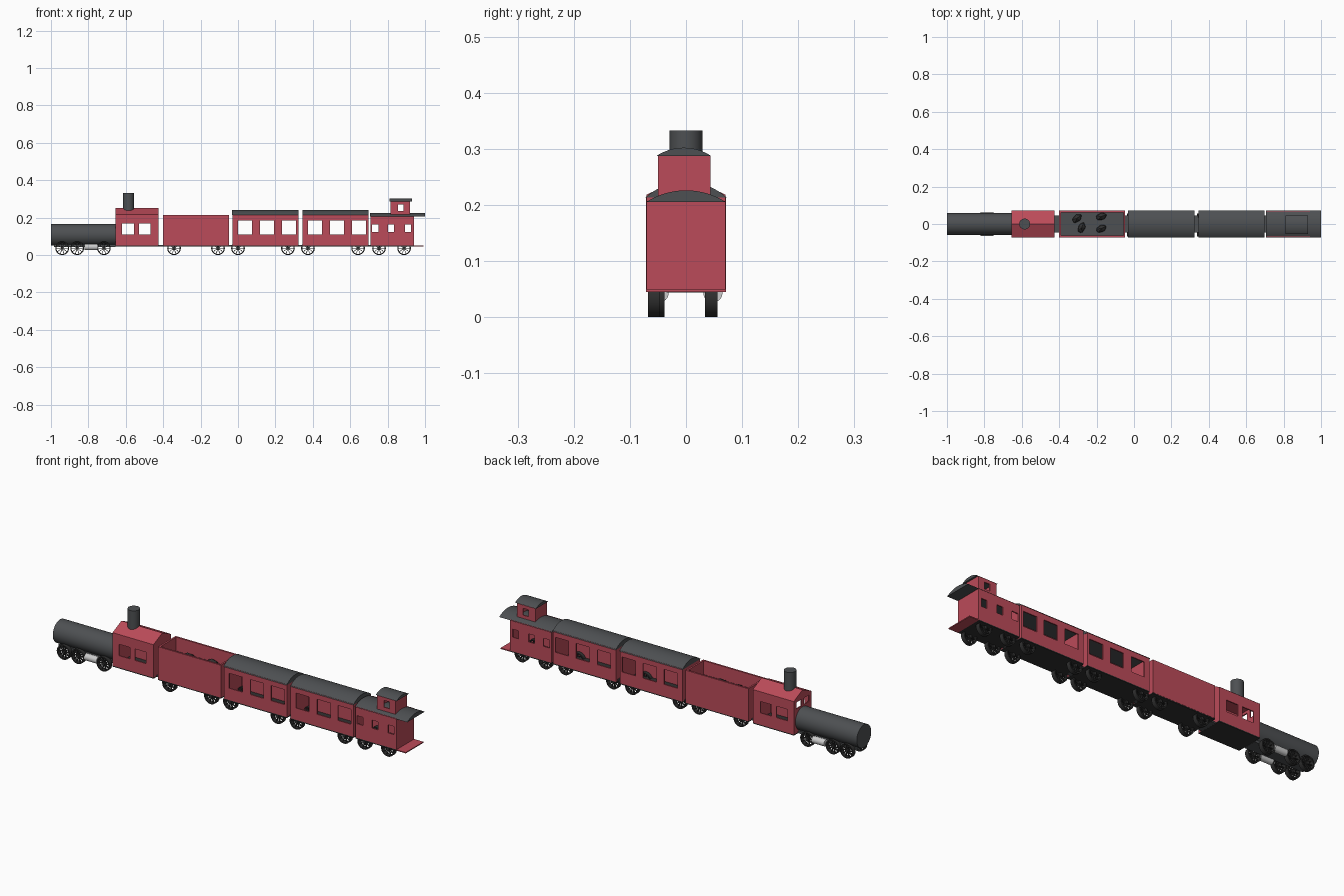
import bpy, bmesh, math, random
from mathutils import Matrix, Vector

if "Cube" in bpy.data.objects:
    bpy.data.objects.remove(bpy.data.objects["Cube"])

random.seed(4)


def material(name, color):
    m = bpy.data.materials.new(name)
    m.diffuse_color = color
    m.use_nodes = True
    m.node_tree.nodes["Principled BSDF"].inputs["Base Color"].default_value = m.diffuse_color
    return m


RED = material("red_paint", (0.50, 0.07, 0.10, 1))
DARK = material("dark_iron", (0.075, 0.08, 0.085, 1))
BLACK = material("black_iron", (0.03, 0.03, 0.03, 1))


def finish(name, bm, mat=None, smooth=False):
    bmesh.ops.recalc_face_normals(bm, faces=bm.faces[:])
    me = bpy.data.meshes.new(name)
    bm.to_mesh(me)
    bm.free()
    if mat:
        me.materials.append(mat)
    ob = bpy.data.objects.new(name, me)
    bpy.context.collection.objects.link(ob)
    if smooth:
        bpy.ops.object.select_all(action='DESELECT')
        ob.select_set(True)
        bpy.context.view_layer.objects.active = ob
        bpy.ops.object.shade_smooth_by_angle(angle=math.radians(35))
    return ob


def add_box(bm, x0, x1, y0, y1, z0, z1):
    m = Matrix.Translation(((x0 + x1) / 2, (y0 + y1) / 2, (z0 + z1) / 2))
    bmesh.ops.create_cube(bm, size=1, matrix=m @ Matrix.Diagonal((x1 - x0, y1 - y0, z1 - z0, 1)))


def box(name, x0, x1, y0, y1, z0, z1, mat):
    bm = bmesh.new()
    add_box(bm, x0, x1, y0, y1, z0, z1)
    return finish(name, bm, mat)


def cylinder(name, center, r, depth, axis, mat, sides=32):
    rot = {'X': Matrix.Rotation(math.pi / 2, 4, 'Y'), 'Z': Matrix.Identity(4)}[axis]
    bm = bmesh.new()
    bmesh.ops.create_cone(bm, cap_ends=True, segments=sides, radius1=r, radius2=r, depth=depth,
                          matrix=Matrix.Translation(center) @ rot)
    return finish(name, bm, mat, True)


def extrude_x(name, profile, x0, x1, mat, smooth=False):
    bm = bmesh.new()
    f = bm.faces.new([bm.verts.new((x0, y, z)) for y, z in profile])
    ext = bmesh.ops.extrude_face_region(bm, geom=[f])
    verts = [v for v in ext['geom'] if isinstance(v, bmesh.types.BMVert)]
    bmesh.ops.translate(bm, verts=verts, vec=(x1 - x0, 0, 0))
    if f.is_valid and not any(g == f for g in bm.faces):
        bm.faces.new(f.verts)
    bmesh.ops.holes_fill(bm, edges=bm.edges[:], sides=0)
    return finish(name, bm, mat, smooth)


def arched_roof(name, x0, x1, half, z0, z1, y=0):
    h = z1 - z0
    rad = (half * half + h * h) / (2 * h)
    a = math.asin(half / rad)
    pts = [(y + rad * math.sin(a * t / 8), z1 - rad + rad * math.cos(a * t / 8)) for t in range(-8, 9)]
    return extrude_x(name, pts, x0, x1, DARK, True)


def car_body(name, x0, x1, half, z0, z1, windows=(), wz=(0, 0), y=0, t=0.006, front=None):
    """Hollow walls; windows are (x start, x end) pairs cut through both sides."""
    bm = bmesh.new()
    for a, b in ((y - half, y - half + t), (y + half - t, y + half)):
        if not windows:
            add_box(bm, x0, x1, a, b, z0, z1)
            continue
        add_box(bm, x0, x1, a, b, z0, wz[0])
        add_box(bm, x0, x1, a, b, wz[1], z1)
        edges = [x0] + [e for w in windows for e in w] + [x1]
        for p, q in zip(edges[::2], edges[1::2]):
            add_box(bm, p, q, a, b, *wz)
    ya, yb = y - half + t, y + half - t
    add_box(bm, x1 - t, x1, ya, yb, z0, z1)
    if front:                                   # end wall with two lookouts
        add_box(bm, x0, x0 + t, ya, yb, z0, front[0])
        add_box(bm, x0, x0 + t, ya, yb, front[1], z1)
        for a, b in ((ya, -0.05), (-0.01, 0.01), (0.05, yb)):
            add_box(bm, x0, x0 + t, a, b, *front)
    else:
        add_box(bm, x0, x0 + t, ya, yb, z0, z1)
    return finish(name, bm, RED)


# Locomotive
cylinder("boiler", (-0.8275, 0, 0.108), 0.058, 0.345, 'X', DARK)
box("engine_frame", -0.985, -0.655, -0.035, 0.035, 0.044, 0.056, DARK)
car_body("cab", -0.655, -0.425, 0.07, 0.05, 0.218,
         [(-0.62, -0.557), (-0.53, -0.467)], (0.11, 0.168), front=(0.172, 0.205))
extrude_x("cab_roof", [(-0.071, 0.218), (0.071, 0.218), (0, 0.251)], -0.655, -0.425, RED)
cylinder("chimney", (-0.585, 0, 0.279), 0.029, 0.108, 'Z', DARK, 24)
for s, side in ((-1, "right"), (1, "left")):
    cylinder(side + "_piston", (-0.785, s * 0.048, 0.043), 0.017, 0.07, 'X', None, 24)

# Tender with its coal
car_body("tender", -0.40, -0.047, 0.071, 0.05, 0.215, t=0.009)
box("coal_bed", -0.391, -0.056, -0.062, 0.062, 0.05, 0.145, DARK)
bm = bmesh.new()
for x, y in ((-0.305, 0.03), (-0.175, 0.04), (-0.28, -0.02), (-0.175, -0.025)):
    m = Matrix.Translation((x, y, 0.145)) @ Matrix.Rotation(random.uniform(0, 3), 4, 'Z')
    bmesh.ops.create_icosphere(bm, subdivisions=1, radius=0.03,
                               matrix=m @ Matrix.Diagonal((1.1, 0.7, 0.9, 1)))
finish("coal_lumps", bm, BLACK)

# Two passenger cars
for i, x in enumerate((-0.03, 0.345)):
    wins = [(x + d, x + d + 0.075) for d in (0.029, 0.148, 0.265)]
    car_body(f"passenger_car_{i + 1}", x, x + 0.353, 0.07, 0.05, 0.216, wins, (0.11, 0.186))
    arched_roof(f"passenger_roof_{i + 1}", x - 0.001, x + 0.354, 0.073, 0.213, 0.241)

# Caboose with lookout and rear platform
car_body("caboose", 0.708, 0.94, 0.07, 0.05, 0.207,
         [(0.717, 0.752), (0.802, 0.835), (0.892, 0.925)], (0.122, 0.163))
arched_roof("caboose_roof", 0.706, 1.0, 0.071, 0.205, 0.226)
car_body("lookout", 0.816, 0.92, 0.047, 0.212, 0.288, [(0.855, 0.886)], (0.235, 0.27), y=-0.003)
arched_roof("lookout_roof", 0.811, 0.929, 0.049, 0.287, 0.302, y=-0.004)
box("rear_platform", 0.94, 0.992, -0.071, 0.071, 0.045, 0.05, RED)

# Floors and the coupling strip joining the cars
for name, a, b in (("cab", -0.655, -0.425), ("tender", -0.40, -0.047), ("passenger_1", -0.03, 0.323),
                   ("passenger_2", 0.345, 0.698), ("caboose", 0.708, 0.94)):
    box(name + "_floor", a, b, -0.07, 0.07, 0.045, 0.05, BLACK)
for i, x in enumerate((-0.4125, -0.0385, 0.334, 0.703)):
    box(f"coupling_{i + 1}", x - 0.02, x + 0.02, -0.045, 0.045, 0.0455, 0.053, DARK)

# Spoked wheel, one mesh shared by all wheels
R, W = 0.0365, 0.011
bm = bmesh.new()
ring = [(R, -W), (R, W), (R - 0.006, W), (R - 0.006, -W)]
vs = [bm.verts.new((r, y, 0)) for r, y in ring]
es = [bm.edges.new((vs[i], vs[(i + 1) % 4])) for i in range(4)]
bmesh.ops.spin(bm, geom=vs + es, cent=(0, 0, 0), axis=(0, 1, 0), angle=2 * math.pi, steps=28, use_merge=True)
bmesh.ops.remove_doubles(bm, verts=bm.verts[:], dist=1e-5)
bmesh.ops.create_cone(bm, cap_ends=True, segments=16, radius1=0.008, radius2=0.008, depth=2 * W,
                      matrix=Matrix.Rotation(math.pi / 2, 4, 'X'))
for k in range(10):
    m = Matrix.Rotation(k * math.tau / 10, 4, 'Y') @ Matrix.Translation((0.0195, 0, 0))
    bmesh.ops.create_cube(bm, size=1, matrix=m @ Matrix.Diagonal((0.025, 0.008, 0.003, 1)))
wheel = finish("wheel", bm, BLACK, True)
spots = []
for x in (-0.94, -0.86, -0.717):
    spots += [(x, -0.049), (x, 0.045)]
for x in (-0.342, -0.107, 0.0, 0.267, 0.374, 0.642, 0.754, 0.888):
    spots += [(x, -0.057), (x, 0.045)]
for i, (x, y) in enumerate(spots):
    ob = wheel if i == 0 else wheel.copy()
    ob.name = f"wheel_{i + 1}"
    ob.location = (x, y, R)
    if i:
        bpy.context.collection.objects.link(ob)
